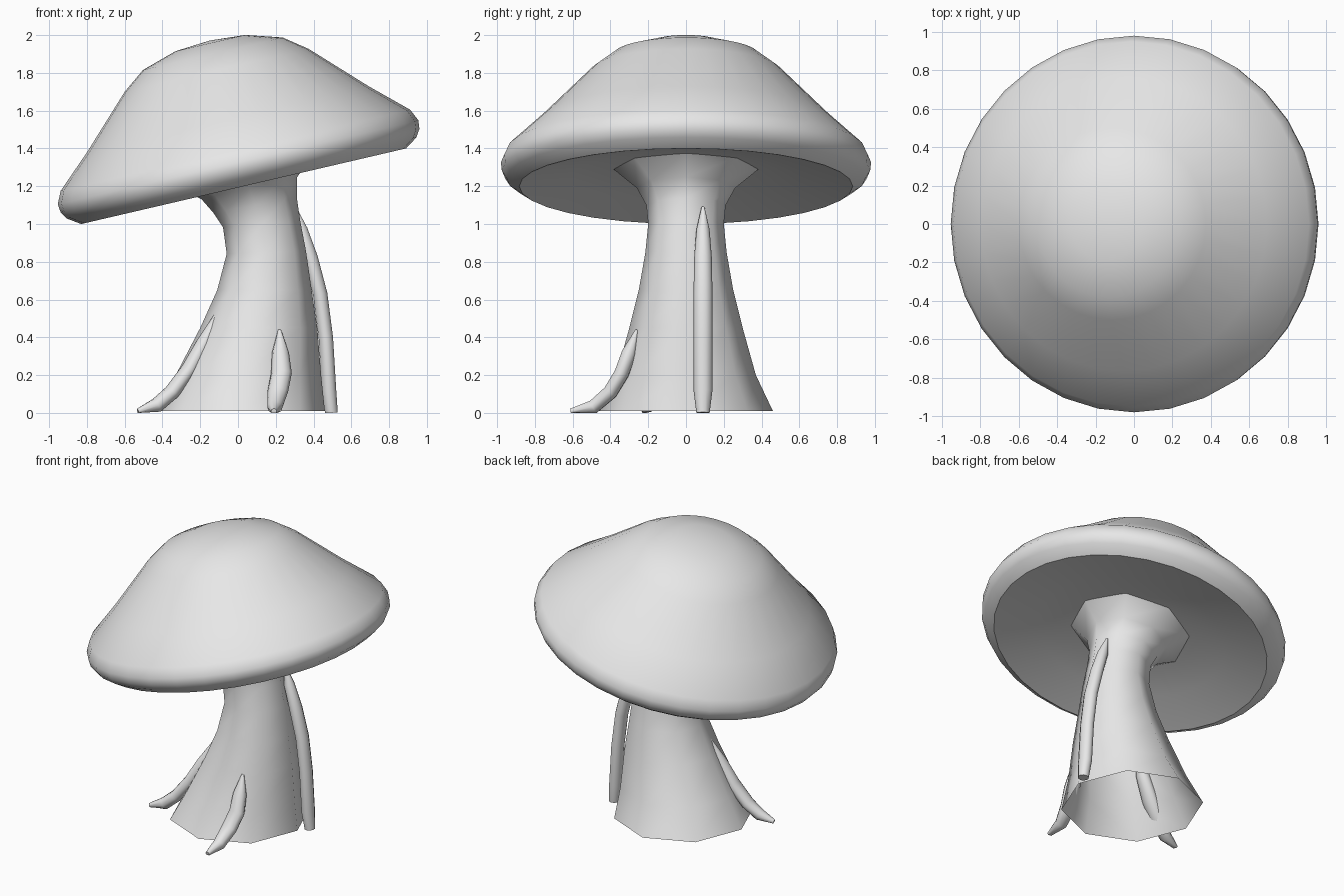
import bpy
import bmesh
from math import sin, cos, tau, radians
from mathutils import Vector

cube = bpy.data.objects.get("Cube")
if cube:
    bpy.data.objects.remove(cube)

grey = bpy.data.materials.new("light_grey")
grey.use_nodes = True
grey.diffuse_color = (0.8, 0.8, 0.8, 1)
grey.node_tree.nodes["Principled BSDF"].inputs["Base Color"].default_value = grey.diffuse_color


def ring(center, u, v, sides):
    """Ellipse of points around center, spanned by half axes u and v."""
    return [center + u * cos(tau * i / sides) + v * sin(tau * i / sides)
            for i in range(sides)]


def skin(name, rings, smooth_angle, cap_ends=False):
    """Join neighbouring rings of points into a smooth-shaded surface."""
    bm = bmesh.new()
    loops = [[bm.verts.new(p) for p in points] for points in rings]
    for low, high in zip(loops, loops[1:]):
        for i in range(len(low)):
            j = (i + 1) % len(low)
            bm.faces.new((low[i], low[j], high[j], high[i]))
    if cap_ends:
        bm.faces.new(loops[0][::-1])
        bm.faces.new(loops[-1])
    bmesh.ops.remove_doubles(bm, verts=bm.verts, dist=0.0005)
    bmesh.ops.recalc_face_normals(bm, faces=bm.faces)
    mesh = bpy.data.meshes.new(name)
    bm.to_mesh(mesh)
    bm.free()
    mesh.materials.append(grey)
    obj = bpy.data.objects.new(name, mesh)
    bpy.context.collection.objects.link(obj)
    bpy.ops.object.select_all(action="DESELECT")
    obj.select_set(True)
    bpy.context.view_layer.objects.active = obj
    bpy.ops.object.shade_smooth_by_angle(angle=radians(smooth_angle))
    return obj


def tilted(angle):
    """Radial and axial directions leaning towards -x."""
    a = radians(angle)
    return Vector((cos(a), 0, sin(a))), Vector((-sin(a), 0, cos(a)))


Y = Vector((0, 1, 0))

# Cap: turned profile (radius, height), hollow underneath, leaning over
cap_profile = [(0, 0.1), (0.39, 0.086), (0.6, 0.06), (0.883, 0), (0.95, 0.045),
               (0.975, 0.085), (0.98, 0.13), (0.95, 0.195), (0.765, 0.365),
               (0.5, 0.63), (0.38, 0.72), (0.19, 0.778), (0, 0.792)]
across, axis = tilted(13.1)
cap_base = Vector((0.03, 0, 1.2))
skin("cap", [ring(cap_base + axis * h, across * r, Y * r, 32)
             for r, h in cap_profile], 40)

# Stem: eight-sided, open below, flaring into the cap (x, z, x radius, y radius, tilt)
stem_sections = [(0.015, 0.01, 0.445, 0.46, 0), (0.055, 0.2, 0.385, 0.37, 0),
                 (0.11, 0.45, 0.31, 0.3, 0), (0.14, 0.65, 0.25, 0.25, 0),
                 (0.15, 0.85, 0.21, 0.215, 2), (0.125, 1.0, 0.205, 0.2, 5),
                 (0.09, 1.1, 0.225, 0.21, 10), (0.06, 1.19, 0.26, 0.26, 13),
                 (0.03, 1.295, 0.39, 0.39, 13)]
skin("stem", [ring(Vector((x, 0, z)), tilted(t)[0] * rx, Y * ry, 8)
              for x, z, rx, ry, t in stem_sections], 70)


def root(name, path, widths, thickness=0.04):
    """Flattened tapering tube along a path, kept above the ground."""
    path = [Vector(p) for p in path]
    out = path[0] - path[-1]
    side = Vector((-out.y, out.x, 0)).normalized()
    rings = []
    for i, (p, w) in enumerate(zip(path, widths)):
        along = path[min(i + 1, len(path) - 1)] - path[max(i - 1, 0)]
        normal = side.cross(along).normalized()
        points = ring(p, side * w, normal * min(thickness, w), 10)
        rings.append([Vector((q.x, q.y, max(q.z, 0))) for q in points])
    skin(name, rings, 60, cap_ends=True)


# Roots hugging the stem, from the ground upwards
short_widths = [0.015, 0.04, 0.055, 0.055, 0.045, 0.008]
root("front_root", [(0.19, -0.61, 0.008), (0.195, -0.49, 0.03), (0.21, -0.4, 0.11),
                    (0.23, -0.34, 0.21), (0.225, -0.3, 0.32), (0.22, -0.26, 0.44)],
     short_widths)
root("right_root", [(-0.53, -0.22, 0.008), (-0.43, -0.2, 0.04), (-0.35, -0.18, 0.11),
                    (-0.26, -0.155, 0.23), (-0.18, -0.13, 0.37), (-0.11, -0.1, 0.53)],
     short_widths)
root("left_root", [(0.495, 0.09, 0), (0.482, 0.09, 0.12), (0.465, 0.09, 0.4),
                   (0.435, 0.09, 0.63), (0.385, 0.09, 0.82), (0.335, 0.09, 0.97),
                   (0.3, 0.09, 1.09)],
     [0.035, 0.05, 0.05, 0.05, 0.047, 0.035, 0.008])
